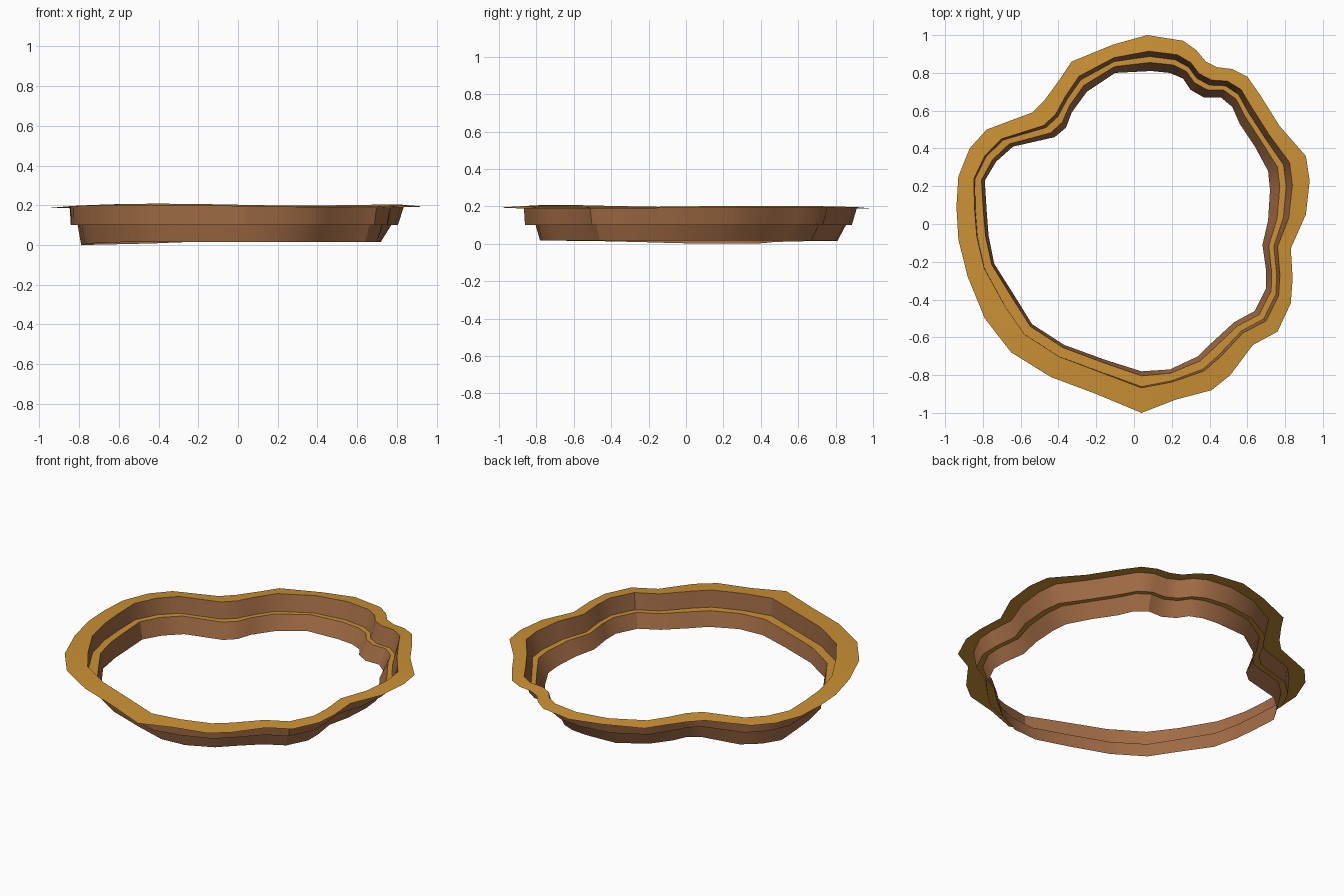
import bpy
import math
from mathutils import Vector

default_cube = bpy.data.objects.get("Cube")
if default_cube:
    bpy.data.objects.remove(default_cube, do_unlink=True)


def make_material(name, color):
    material = bpy.data.materials.new(name)
    material.use_nodes = True
    material.diffuse_color = color
    material.node_tree.nodes["Principled BSDF"].inputs["Base Color"].default_value = color
    return material


golden_sand = make_material("golden sand", (0.60, 0.285, 0.035, 1))
brown_earth = make_material("brown earth", (0.36, 0.15, 0.06, 1))

# Irregular shoreline outlines, clockwise from the back, in hundredths
outer_outline = [
    (7, 100), (26, 97), (33, 92), (38, 86), (44, 83), (52, 82), (60, 78), (67, 68), (77, 52),
    (91, 36), (93, 23), (91, 5), (83, -13), (84, -29), (83, -42), (76, -57), (63, -64), (51, -80),
    (41, -88), (22, -93), (4, -100), (-20, -90), (-44, -81), (-65, -68), (-79, -50), (-88, -28),
    (-93, -8), (-94, 9), (-93, 25), (-87, 40), (-78, 50), (-54, 59), (-47, 66), (-39, 77),
    (-33, 86), (-11, 95)]
bottom_outline = [
    (9, 81), (19, 80), (26, 77), (30, 71), (37, 67), (46, 67), (52, 62), (56, 53), (64, 41),
    (71, 28), (72, 18), (71, 2), (68, -11), (70, -25), (70, -34), (64, -46), (53, -52), (41, -63),
    (34, -70), (19, -77), (4, -78), (-15, -72), (-37, -64), (-54, -53), (-62, -40), (-74, -21),
    (-77, -6), (-78, 7), (-79, 23), (-73, 33), (-64, 41), (-42, 46), (-36, 51), (-33, 59),
    (-25, 70), (-10, 80)]


def bump(direction, degrees):
    """Soft hill, 1 towards the given compass angle and fading to 0."""
    angle = math.radians(degrees)
    return max(0, direction.dot(Vector((math.cos(angle), math.sin(angle))))) ** 4


# Five rings step down from the rim edge to the foot of the lower wall
rings = [[] for _ in range(5)]
for outer, bottom in zip(outer_outline, bottom_outline):
    start, end = Vector(outer) / 100, Vector(bottom) / 100
    direction = start.normalized()
    flare = 0.5 + 0.5 * direction.dot(Vector((0.7, 0.7)))
    lift = 0.013 * bump(direction, 240) + 0.008 * bump(direction, 30)
    foot = 0.016 - 0.016 * bump(direction, 165)
    fractions = (0, 0.64 - 0.22 * flare, 0.64 - 0.05 * flare, 0.92 - 0.18 * flare, 1)
    heights = (0.187 + lift, 0.195 + lift, 0.1, 0.1, foot)
    for ring, fraction, height in zip(rings, fractions, heights):
        ring.append((*start.lerp(end, fraction), height))


def band(name, upper, lower, material):
    """Strip of quads joining two rings."""
    count = len(upper)
    faces = []
    for i in range(count):
        j = (i + 1) % count
        faces.append((i, j, count + j, count + i))
    mesh = bpy.data.meshes.new(name)
    mesh.from_pydata(upper + lower, [], faces)
    mesh.materials.append(material)
    mesh.update()
    part = bpy.data.objects.new(name, mesh)
    bpy.context.collection.objects.link(part)
    bpy.ops.object.select_all(action="DESELECT")
    part.select_set(True)
    bpy.context.view_layer.objects.active = part
    bpy.ops.object.shade_smooth_by_angle(angle=math.radians(30))


names = ("upper_rim", "upper_wall", "middle_ledge", "lower_wall")
for level, name in enumerate(names):
    material = brown_earth if level % 2 else golden_sand
    band(name, rings[level], rings[level + 1], material)
